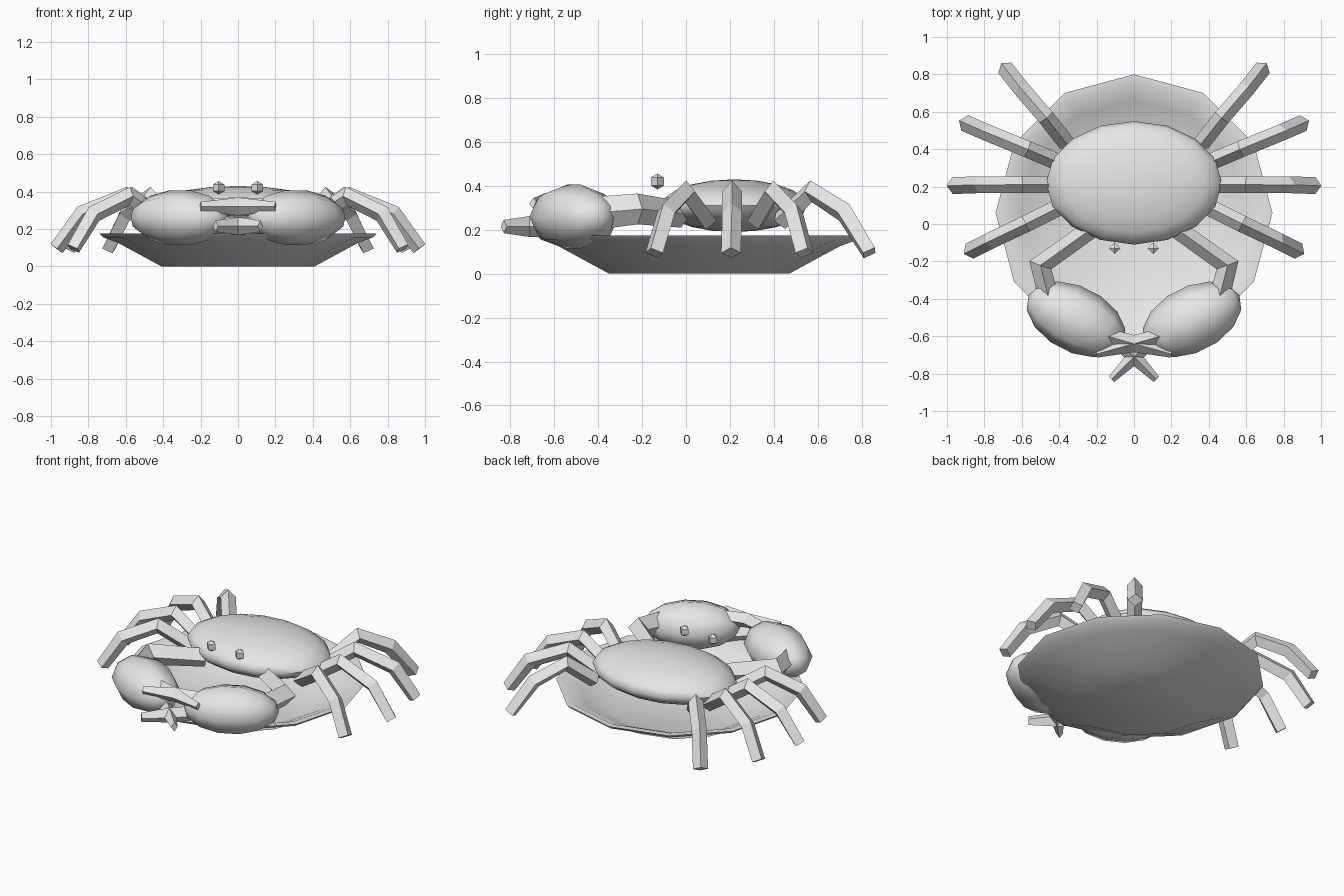
import bpy, bmesh, math
from mathutils import Vector, Matrix

cube = bpy.data.objects.get("Cube")
if cube:
    bpy.data.objects.remove(cube, do_unlink=True)

# One plain grey for every part
grey = bpy.data.materials.new("light_grey")
grey.use_nodes = True
grey.diffuse_color = (0.8, 0.8, 0.8, 1)
grey.node_tree.nodes["Principled BSDF"].inputs["Base Color"].default_value = (0.8, 0.8, 0.8, 1)


def finish(name, bm, smooth=None):
    bmesh.ops.recalc_face_normals(bm, faces=bm.faces)
    mesh = bpy.data.meshes.new(name)
    bm.to_mesh(mesh)
    bm.free()
    mesh.materials.append(grey)
    obj = bpy.data.objects.new(name, mesh)
    bpy.context.collection.objects.link(obj)
    if smooth:
        bpy.ops.object.select_all(action='DESELECT')
        obj.select_set(True)
        bpy.context.view_layer.objects.active = obj
        bpy.ops.object.shade_smooth_by_angle(angle=math.radians(smooth))
    return obj


def ellipsoid(name, center, size, segments, rings, turn=None, smooth=50):
    bm = bmesh.new()
    bmesh.ops.create_uvsphere(bm, u_segments=segments, v_segments=rings, radius=1)
    place = Matrix.Translation(center) @ (turn or Matrix()) @ Matrix.Diagonal((*size, 1))
    bm.transform(place)
    return finish(name, bm, smooth)


def limb(name, points, widths, heights, side):
    """Diamond-section bar along a path; side = 1 or -1 mirrors it in x."""
    pts = [Vector((x * side, y, z)) for x, y, z in points]
    bm = bmesh.new()
    rings = []
    for i, p in enumerate(pts):
        before = (p - pts[i - 1]).normalized() if i else Vector()
        after = (pts[i + 1] - p).normalized() if i < len(pts) - 1 else Vector()
        along = (before + after).normalized()
        across = along.cross(Vector((0, 0, 1))).normalized()
        up = across.cross(along)
        w, h = across * widths[i], up * heights[i]
        rings.append([bm.verts.new(p + d) for d in (w, h, -w, -h)])
    for a, b in zip(rings, rings[1:]):
        for k in range(4):
            j = (k + 1) % 4
            bm.faces.new((a[k], a[j], b[j], b[k]))
    bm.faces.new(rings[0])
    bm.faces.new(rings[-1])
    return finish(name, bm)


# Twelve-sided dish, outside then inside
bm = bmesh.new()
rings = []
for r, z in [(0.41, 0), (0.64, 0.125), (0.72, 0.155), (0.74, 0.175),
             (0.70, 0.175), (0.60, 0.13), (0.42, 0.04)]:
    rings.append([bm.verts.new((r * math.sin(math.tau * k / 12),
                                0.06 + r * math.cos(math.tau * k / 12), z)) for k in range(12)])
for a, b in zip(rings, rings[1:]):
    for k in range(12):
        j = (k + 1) % 12
        bm.faces.new((a[k], a[j], b[j], b[k]))
bm.faces.new(rings[0])
bm.faces.new(rings[-1])
finish("dish", bm, 35)

# Shell
ellipsoid("body", (0, 0.22, 0.31), (0.47, 0.33, 0.12), 16, 10)

# Walking legs: root, knee, ankle and foot in plan, sharing heights
leg_paths = {
    "rear_leg": [(0.36, 0.43), (0.47, 0.57), (0.60, 0.72), (0.69, 0.835)],
    "mid_rear_leg": [(0.38, 0.32), (0.57, 0.40), (0.79, 0.49), (0.905, 0.54)],
    "mid_front_leg": [(0.40, 0.21), (0.60, 0.21), (0.83, 0.21), (0.97, 0.205)],
    "front_leg": [(0.38, 0.10), (0.58, 0.0), (0.77, -0.09), (0.88, -0.145)],
}
leg_heights = (0.24, 0.375, 0.28, 0.095)

for label, side in (("left", 1), ("right", -1)):
    for name, plan in leg_paths.items():
        path = [(x, y, z) for (x, y), z in zip(plan, leg_heights)]
        limb(f"{label}_{name}", path, [0.045] * 4, [0.045, 0.05, 0.048, 0.04], side)

    # Claw arm
    limb(f"{label}_claw_arm", [(0.22, -0.02, 0.27), (0.50, -0.22, 0.295), (0.45, -0.42, 0.275)],
         [0.05, 0.062, 0.055], [0.06, 0.07, 0.075], side)

    # Claw, long axis pointing inward and forward
    turn = (Matrix.Rotation(side * math.radians(27), 4, 'Z')
            @ Matrix.Rotation(math.radians(90), 4, 'Y'))
    ellipsoid(f"{label}_claw", (0.31 * side, -0.51, 0.26), (0.15, 0.175, 0.285), 8, 7, turn, 60)

    # Crossed pincers
    limb(f"{label}_upper_pincer", [(0.14, -0.60, 0.32), (0.0, -0.64, 0.32), (-0.20, -0.695, 0.32)],
         [0.04, 0.045, 0.02], [0.045, 0.048, 0.025], side)
    limb(f"{label}_lower_pincer", [(0.13, -0.58, 0.215), (0.0, -0.71, 0.215), (-0.12, -0.83, 0.215)],
         [0.04, 0.04, 0.02], [0.05, 0.048, 0.03], side)

    # Eye hovering over the front edge
    ellipsoid(f"{label}_eye", (0.103 * side, -0.13, 0.42), (0.035, 0.035, 0.036), 4, 3, smooth=None)
